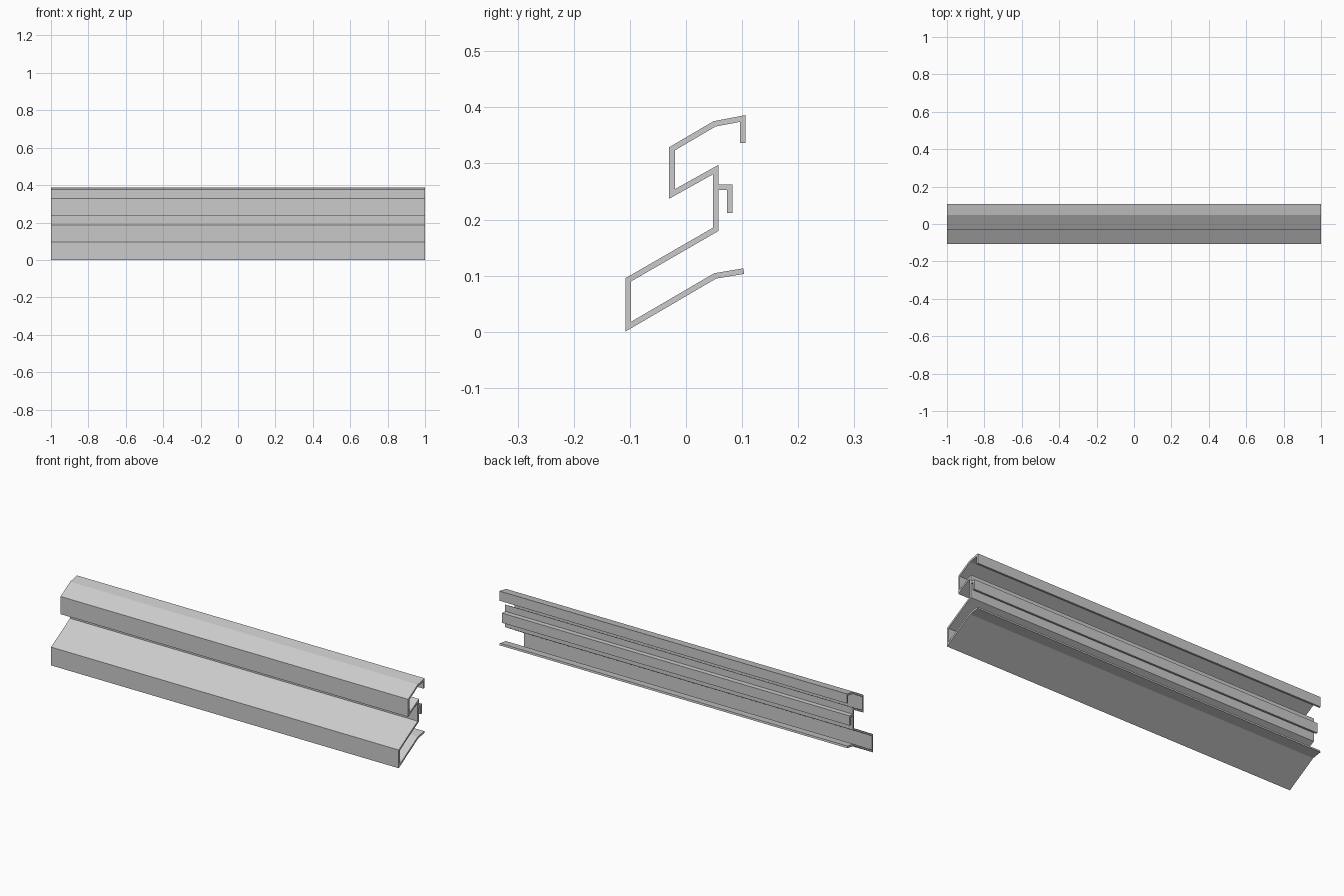
import bpy
from mathutils import Vector

if "Cube" in bpy.data.objects:
    bpy.data.objects.remove(bpy.data.objects["Cube"])

THICK = 0.01
HALF_LEN = 1.0


def extruded_strip(name, path):
    """Give a (y, z) centreline a mitred thickness and extrude it along x."""
    pts = [Vector(p) for p in path]
    dirs = [(b - a).normalized() for a, b in zip(pts, pts[1:])]
    norms = [Vector((-d.y, d.x)) for d in dirs]
    verts, faces = [], []
    for i, p in enumerate(pts):
        n0, n1 = norms[max(i - 1, 0)], norms[min(i, len(norms) - 1)]
        off = (n0 + n1) / (1 + n0.dot(n1)) * THICK / 2
        for x in (-HALF_LEN, HALF_LEN):
            for q in (p - off, p + off):
                verts.append((x, q.x, q.y))
    # four long sides per segment: two walls and two end-cap quads
    for i in range(len(pts) - 1):
        a, b = 4 * i, 4 * i + 4
        for s, t in ((0, 2), (2, 3), (3, 1), (1, 0)):
            faces.append((a + s, b + s, b + t, a + t))
    e = 4 * (len(pts) - 1)
    faces += [(0, 2, 3, 1), (e, e + 1, e + 3, e + 2)]
    mesh = bpy.data.meshes.new(name)
    mesh.from_pydata(verts, [], faces)
    mesh.flip_normals()
    mesh.update()
    import bmesh
    bm = bmesh.new()
    bm.from_mesh(mesh)
    bmesh.ops.recalc_face_normals(bm, faces=bm.faces)
    bm.to_mesh(mesh)
    bm.free()
    obj = bpy.data.objects.new(name, mesh)
    bpy.context.collection.objects.link(obj)
    return obj


# Folded double-step siding panel
extruded_strip("siding_panel", [
    (0.103, 0.108), (0.052, 0.0995), (-0.103, 0.009), (-0.103, 0.0925),
    (0.053, 0.1825), (0.053, 0.289), (-0.025, 0.2455), (-0.025, 0.326),
    (0.051, 0.3705), (0.101, 0.380), (0.101, 0.336)])

# Downward locking hook on the back
extruded_strip("locking_hook", [
    (0.058, 0.2575), (0.078, 0.2575), (0.078, 0.212)])
